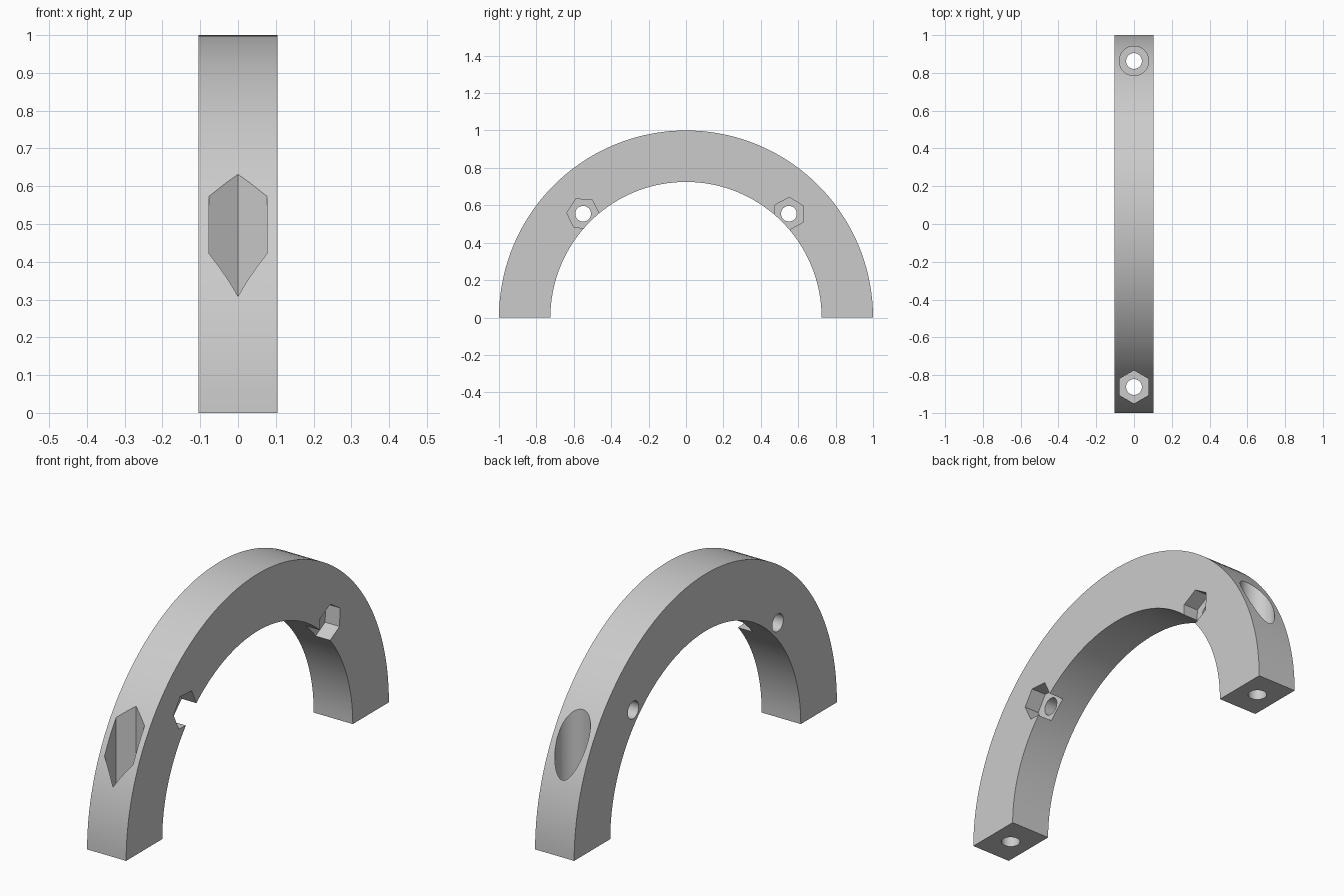
import bpy, bmesh
from math import cos, sin, pi, radians

if "Cube" in bpy.data.objects:
    bpy.data.objects.remove(bpy.data.objects["Cube"], do_unlink=True)

HALF_W, OUTER, INNER = 0.104, 1.0, 0.725
HOLE_R, NUT_R, HEAD_R = 0.042, 0.088, 0.078
BOLT_Y, PIN_Y, PIN_Z = 0.863, 0.55, 0.555
BOLT_SEAT, NUT_DEPTH = 0.2, 0.077

grey = bpy.data.materials.new("light grey")
grey.use_nodes = True
colour = (0.6, 0.6, 0.6, 1)
grey.diffuse_color = colour
grey.node_tree.nodes["Principled BSDF"].inputs["Base Color"].default_value = colour


def arc(radius, start, end, steps, centre=(0, 0)):
    """Points along a circular arc, angles in degrees."""
    out = []
    for i in range(steps + 1):
        a = radians(start + (end - start) * i / steps)
        out.append((centre[0] + radius * cos(a), centre[1] + radius * sin(a)))
    return out


def polygon(radius, sides, centre, turn=0):
    return arc(radius, turn, turn + 360, sides, centre)[:-1]


def prism(name, outline, axis, low, high):
    """Extrude an outline along x (outline in y, z) or along z (outline in x, y)."""
    place = (lambda p, t: (t, p[0], p[1])) if axis == "x" else (lambda p, t: (p[0], p[1], t))
    bm = bmesh.new()
    base = bm.faces.new([bm.verts.new(place(p, low)) for p in outline])
    moved = bmesh.ops.extrude_face_region(bm, geom=[base], use_keep_orig=True)["geom"]
    step = place((0, 0), high - low)
    bmesh.ops.translate(bm, verts=[v for v in moved if isinstance(v, bmesh.types.BMVert)], vec=step)
    bmesh.ops.recalc_face_normals(bm, faces=bm.faces)
    mesh = bpy.data.meshes.new(name)
    bm.to_mesh(mesh)
    bm.free()
    obj = bpy.data.objects.new(name, mesh)
    bpy.context.collection.objects.link(obj)
    mesh.materials.append(grey)
    return obj


# Half-ring body
profile = arc(OUTER, 0, 180, 72) + arc(INNER, 180, 0, 72)
ring = prism("half_ring_clamp", profile, "x", -HALF_W, HALF_W)

cutters = []
# Vertical bolt holes through the feet
for side in (-1, 1):
    cutters.append(prism("bolt_hole", polygon(HOLE_R, 32, (0, side * BOLT_Y)), "z", -0.1, 1.1))
# Hexagonal nut pocket in front, round bolt-head pocket at the back
cutters.append(prism("bolt_nut_pocket", polygon(NUT_R, 6, (0, -BOLT_Y), 90), "z", BOLT_SEAT, 1.1))
cutters.append(prism("bolt_head_pocket", polygon(HEAD_R, 48, (0, BOLT_Y)), "z", BOLT_SEAT, 1.1))
# Cross holes with nut pockets on the left face
for side, turn in ((-1, 56), (1, 28)):
    centre = (side * PIN_Y, PIN_Z)
    cutters.append(prism("cross_hole", polygon(HOLE_R, 32, centre), "x", -0.2, 0.2))
    cutters.append(prism("cross_nut_pocket", polygon(NUT_R, 6, centre, turn), "x",
                         HALF_W - NUT_DEPTH, 0.2))

bpy.ops.object.select_all(action="DESELECT")
ring.select_set(True)
bpy.context.view_layer.objects.active = ring
for cutter in cutters:
    cutter.hide_render = True
    mod = ring.modifiers.new(cutter.name, "BOOLEAN")
    mod.operation, mod.solver, mod.object = "DIFFERENCE", "EXACT", cutter
    bpy.ops.object.modifier_apply(modifier=mod.name)
    bpy.data.objects.remove(cutter, do_unlink=True)

bpy.ops.object.shade_smooth_by_angle(angle=pi / 6)
